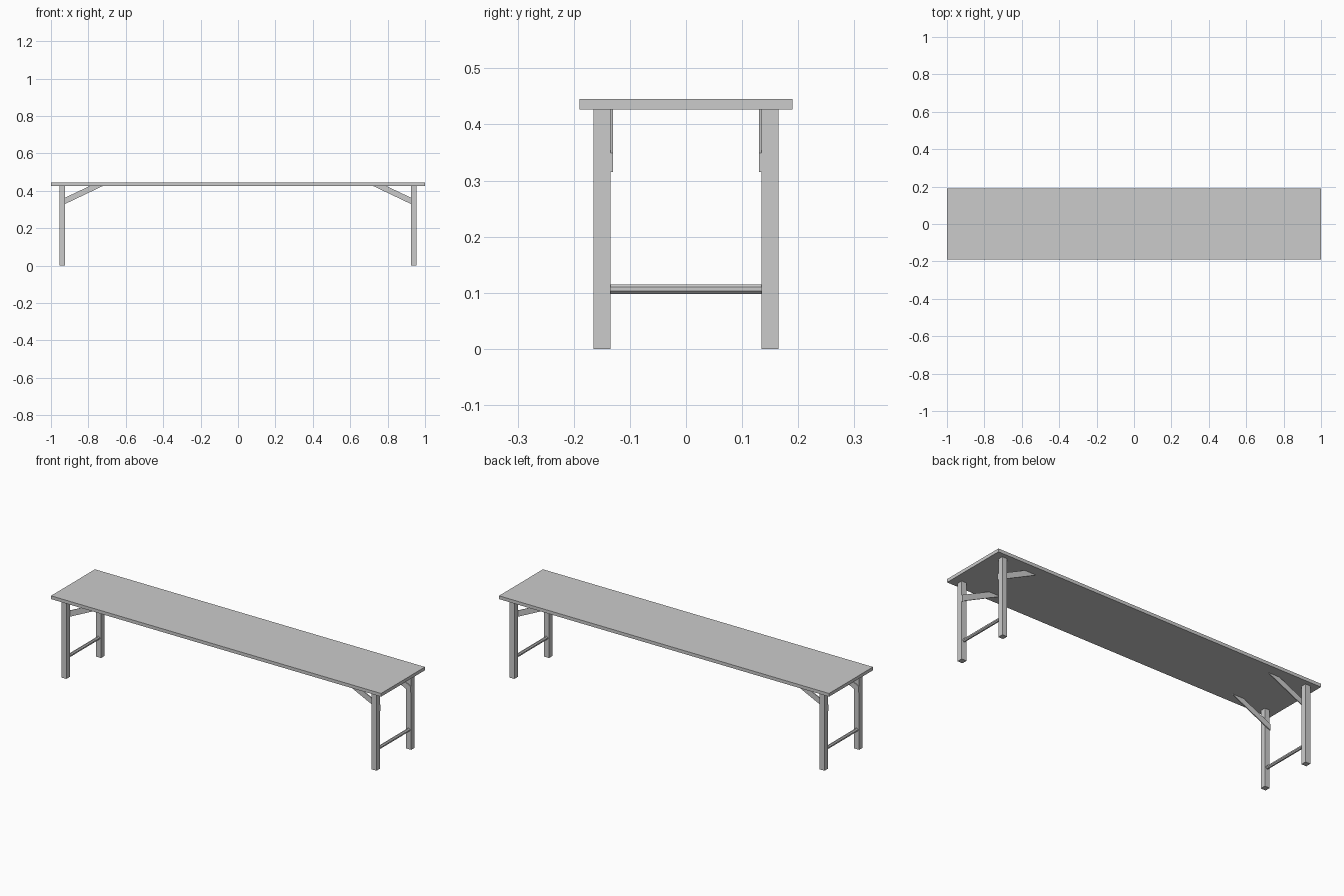
import bpy, bmesh, math
from mathutils import Vector

if "Cube" in bpy.data.objects:
    bpy.data.objects.remove(bpy.data.objects["Cube"])

TOP_Z, UNDER_Z = 0.445, 0.427
HALF_W = 0.19


def prism(name, points, extrude):
    """Closed solid: a flat outline pushed along a vector."""
    bm = bmesh.new()
    face = bm.faces.new([bm.verts.new(p) for p in points])
    res = bmesh.ops.extrude_face_region(bm, geom=[face], use_keep_orig=True)
    verts = [g for g in res["geom"] if isinstance(g, bmesh.types.BMVert)]
    bmesh.ops.translate(bm, verts=verts, vec=Vector(extrude))
    bmesh.ops.recalc_face_normals(bm, faces=bm.faces)
    mesh = bpy.data.meshes.new(name)
    bm.to_mesh(mesh)
    bm.free()
    obj = bpy.data.objects.new(name, mesh)
    bpy.context.collection.objects.link(obj)
    return obj


# Seat: a slab of irregular pieces fitted flush together
seams = {}
for key, x in zip("abcdefghij", (-1, -.735, -.58, -.26, .01, .13, .18, .48, .825, 1)):
    seams[key] = (x, HALF_W)
for key, x in zip("klmnopqrs", (-1, -.73, -.53, -.01, .13, .37, .68, .735, 1)):
    seams[key] = (x, -HALF_W)
seams.update({
    "A": (-.41, .02), "B": (-.255, .13), "C": (-.17, .04), "D": (-.09, 0),
    "E": (-.42, -.05), "F": (-.31, -.09), "G": (-.17, -.165), "H": (-.28, -.025),
    "I": (0, -.03), "J": (.05, -.04), "K": (.11, -.06), "L": (.21, .015),
    "M": (.35, -.03), "N": (.47, .12),
})
pieces = ("klba lmEAcb ABdc mnIDGFE FGDCH EFHA AHCB CDedB DIJfe "
          "JKLgf noKJI opK KpML LMNhg MpqN Nqrih rsji").split()
for i, piece in enumerate(pieces):
    outline = [(*seams[k], UNDER_Z) for k in piece]
    prism(f"seat_piece_{i + 1}", outline, (0, 0, TOP_Z - UNDER_Z))

for sx, end in ((-1, "left"), (1, "right")):
    for sy, side in ((-1, "front"), (1, "back")):
        # Square leg
        leg = [(sx * x, sy * y, 0) for x, y in
               ((.925, .135), (.955, .135), (.955, .165), (.925, .165))]
        prism(f"{side}_{end}_leg", leg, (0, 0, UNDER_Z))
        # Diagonal brace on the inner face of the leg
        brace = [(sx * x, sy * .135, z) for x, z in
                 ((.955, .315), (.72, UNDER_Z), (.79, UNDER_Z), (.955, .349))]
        prism(f"{side}_{end}_brace", brace, (0, -sy * .005, 0))
    # Eight-sided stretcher between the legs
    ring = [math.radians(22.5 + 45 * i) for i in range(8)]
    bar = [(sx * .94 + .0092 * math.cos(t), -.135, .1065 + .0092 * math.sin(t)) for t in ring]
    prism(f"{end}_stretcher", bar, (0, .27, 0))
